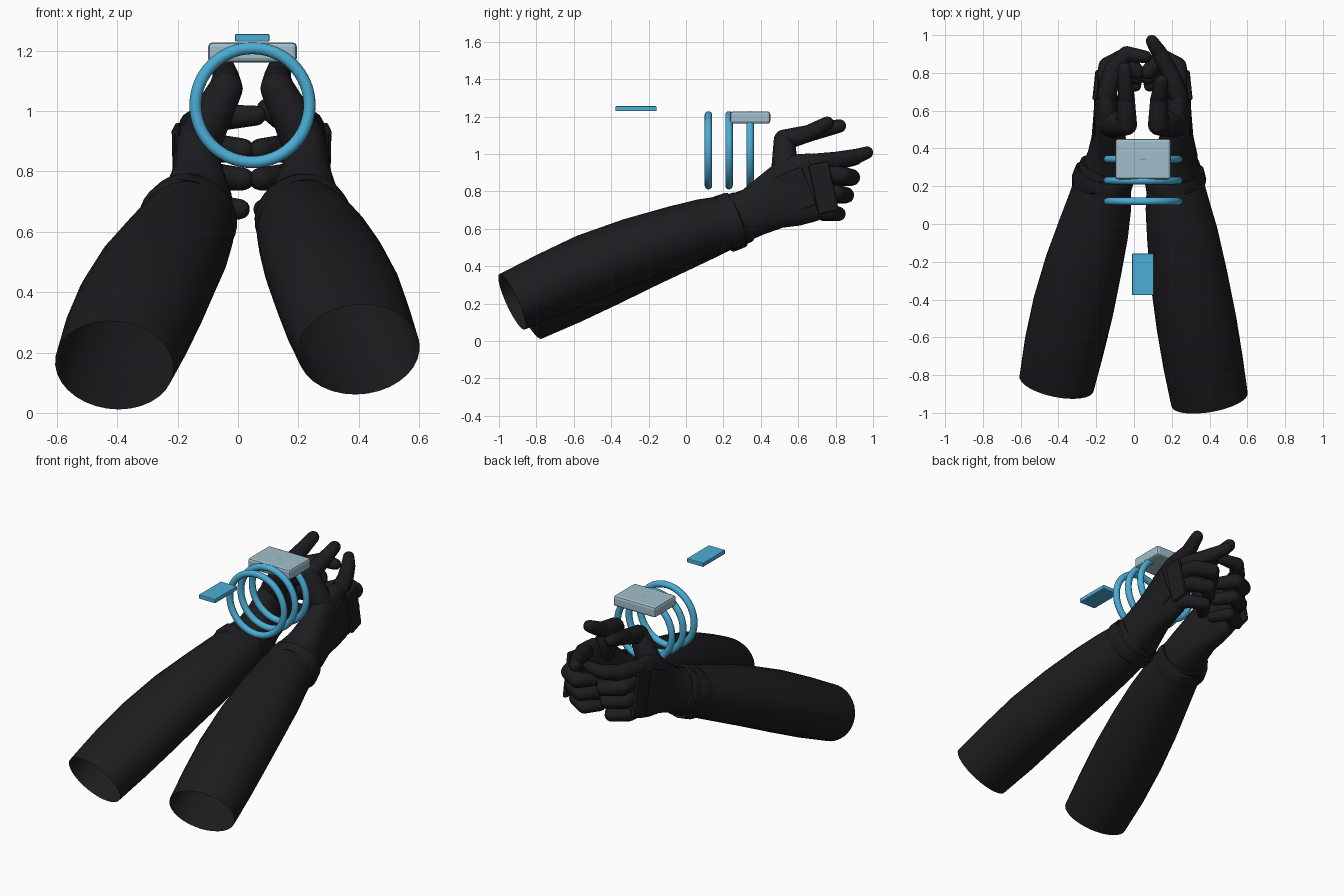
import bpy, bmesh, math
from mathutils import Vector

if "Cube" in bpy.data.objects:
    bpy.data.objects.remove(bpy.data.objects["Cube"])


def material(name, rgb):
    m = bpy.data.materials.new(name)
    m.diffuse_color = (*rgb, 1)
    m.use_nodes = True
    m.node_tree.nodes["Principled BSDF"].inputs["Base Color"].default_value = m.diffuse_color
    return m


BLACK = material("black_fabric", (0.012, 0.012, 0.014))
BLUE = material("blue", (0.07, 0.42, 0.67))
PALE = material("pale_blue", (0.36, 0.52, 0.60))


def finish(name, bm, mat, angle=40):
    bmesh.ops.recalc_face_normals(bm, faces=bm.faces[:])
    me = bpy.data.meshes.new(name)
    bm.to_mesh(me)
    bm.free()
    for p in me.polygons:
        p.use_smooth = True
    me.set_sharp_from_angle(angle=math.radians(angle))
    me.materials.append(mat)
    ob = bpy.data.objects.new(name, me)
    bpy.context.collection.objects.link(ob)
    return ob


def loft(bm, stations, n=24, cap=True, power=1.0):
    """Skin elliptical rings (point, half width, half height) along a path."""
    pts = [Vector(s[0]) for s in stations]
    rings = []
    for i, (_, rw, rh) in enumerate(stations):
        t = (pts[min(i + 1, len(pts) - 1)] - pts[max(i - 1, 0)]).normalized()
        ref = Vector((0, 0, 1)) if abs(t.z) < 0.9 else Vector((0, 1, 0))
        side = t.cross(ref).normalized()
        up = side.cross(t)
        ring = []
        for k in range(n):
            a = 2 * math.pi * k / n
            c, s = math.cos(a), math.sin(a)
            c = math.copysign(abs(c) ** power, c)
            s = math.copysign(abs(s) ** power, s)
            ring.append(bm.verts.new(pts[i] + side * c * rw + up * s * rh))
        rings.append(ring)
    for a, b in zip(rings, rings[1:]):
        for k in range(n):
            bm.faces.new((a[k], a[(k + 1) % n], b[(k + 1) % n], b[k]))
    if cap:
        bm.faces.new(rings[0][::-1])
        bm.faces.new(rings[-1])


def capsule(bm, p, q, r0, r1):
    p, q = Vector(p), Vector(q)
    t = (q - p).normalized()
    angles = [math.radians(d) for d in (80, 55, 28, 0)]
    st = [(p - t * r0 * math.sin(a), r0 * math.cos(a), r0 * math.cos(a)) for a in angles]
    st += [(q + t * r1 * math.sin(a), r1 * math.cos(a), r1 * math.cos(a)) for a in angles[::-1]]
    loft(bm, st, 16)


def digit(name, pts, radii):
    bm = bmesh.new()
    for i in range(len(pts) - 1):
        capsule(bm, pts[i], pts[i + 1], radii[i], radii[i + 1])
    finish(name, bm, BLACK)


def box(name, centre, size, mat, bevel, rot=(0, 0, 0)):
    bpy.ops.mesh.primitive_cube_add(size=1, location=centre, rotation=rot)
    ob = bpy.context.object
    ob.name = name
    ob.scale = size
    bpy.ops.object.transform_apply(location=False, rotation=False, scale=True)
    ob.data.materials.append(mat)
    b = ob.modifiers.new("bevel", "BEVEL")
    b.width, b.segments = bevel, 2
    return ob


def part(name, stations, **kw):
    bm = bmesh.new()
    loft(bm, stations, **kw)
    finish(name, bm, BLACK)


# Sleeves: open tubes running from the elbows up to the cuffs
SLEEVES = {
    "right": [((0.40, -0.93, 0.21), 0.205, 0.163), ((0.365, -0.73, 0.30), 0.212, 0.175),
              ((0.33, -0.52, 0.395), 0.213, 0.18), ((0.29, -0.28, 0.485), 0.205, 0.175),
              ((0.255, -0.05, 0.56), 0.188, 0.165), ((0.23, 0.10, 0.607), 0.17, 0.155),
              ((0.218, 0.21, 0.633), 0.152, 0.145)],
    "left": [((-0.41, -0.845, 0.158), 0.20, 0.163), ((-0.37, -0.65, 0.255), 0.212, 0.175),
             ((-0.322, -0.44, 0.36), 0.215, 0.18), ((-0.267, -0.22, 0.462), 0.205, 0.175),
             ((-0.215, -0.03, 0.54), 0.188, 0.165), ((-0.182, 0.11, 0.595), 0.17, 0.155),
             ((-0.165, 0.21, 0.633), 0.152, 0.145)],
}

for side, sleeve in SLEEVES.items():
    right = side == "right"

    def H(x, y, z):
        return (x, y, z) if right else (0.09 - x, y, z)

    part(side + "_sleeve", sleeve, n=32, cap=False)

    # Cuff band and thinner glove edge
    cx = sleeve[-1][0][0]
    dx = -0.006 if right else 0.01
    part(side + "_cuff", [((cx - dx, 0.203, 0.625), 0.152, 0.148), ((cx - dx, 0.206, 0.626), 0.162, 0.157),
                          ((cx + dx, 0.262, 0.647), 0.160, 0.155), ((cx + dx, 0.265, 0.648), 0.145, 0.14)], n=32)
    part(side + "_glove_edge", [((cx + dx, 0.27, 0.65), 0.145, 0.143),
                                ((cx + 2 * dx, 0.30, 0.662), 0.143, 0.141)], n=32)

    # Gloved wrist and palm
    part(side + "_palm", [((cx + dx, 0.25, 0.645), 0.135, 0.135), (H(0.222, 0.36, 0.69), 0.115, 0.132),
                          (H(0.225, 0.45, 0.74), 0.09, 0.15), (H(0.232, 0.54, 0.782), 0.075, 0.178),
                          (H(0.235, 0.64, 0.82), 0.065, 0.188), (H(0.238, 0.71, 0.84), 0.052, 0.17),
                          (H(0.238, 0.745, 0.85), 0.03, 0.14)], n=28, power=0.8)

    # Thumb standing up and reaching forward
    tip = (0.145, 0.755, 1.165) if right else (0.14, 0.82, 1.15)
    digit(side + "_thumb", [H(0.215, 0.53, 0.91), H(0.13, 0.525, 1.075), H(0.13, 0.655, 1.11), H(*tip)],
          [0.075, 0.056, 0.045, 0.036])

    # Index finger: extended on the right, hooked on the left
    if right:
        index = [(0.235, 0.68, 0.95), (0.19, 0.80, 0.965), (0.135, 0.905, 0.985), (0.095, 0.968, 1.008)]
    else:
        index = [H(0.235, 0.68, 0.95), H(0.20, 0.82, 0.965), H(0.13, 0.90, 0.98), H(0.03, 0.885, 0.985)]
    digit(side + "_index_finger", index, [0.052, 0.047, 0.042, 0.033])

    # Remaining fingers curled inwards, stacked vertically
    for label, z, reach, r, inner in (("middle", 0.885, 0.885, 0.047, 0.075),
                                      ("ring", 0.79, 0.855, 0.045, 0.075),
                                      ("little", 0.69, 0.815, 0.04, 0.085)):
        digit(f"{side}_{label}_finger",
              [H(0.245, 0.68, z + 0.005), H(0.23, reach - 0.05, z), H(0.14, reach, z - 0.01),
               H(inner, reach - 0.08, z - 0.015)],
              [r * 1.08, r * 1.03, r * 0.97, r * 0.85])

    # Knuckle guard on the back of the hand
    s = 1 if right else -1
    box(side + "_knuckle_guard", H(0.29, 0.735, 0.82), (0.025, 0.11, 0.27), BLACK, 0.01,
        (math.radians(12), 0, math.radians(6 * s)))
    box(side + "_hand_plate", H(0.287, 0.58, 0.80), (0.03, 0.17, 0.22), BLACK, 0.012,
        (math.radians(22), 0, 0))

# Three floating rings
for i, y in enumerate((0.12, 0.23, 0.343)):
    bpy.ops.mesh.primitive_torus_add(major_radius=0.189, minor_radius=0.02, major_segments=64, minor_segments=16,
                                     location=(0.048, y, 1.02), rotation=(math.pi / 2, 0, 0))
    ring = bpy.context.object
    ring.name = f"ring_{i + 1}"
    ring.data.materials.append(BLUE)
    bpy.ops.object.shade_smooth()

# Floating blocks above the rings
box("top_block", (0.048, 0.343, 1.195), (0.294, 0.215, 0.066), PALE, 0.014)
box("rear_plate", (0.047, -0.267, 1.243), (0.114, 0.22, 0.026), BLUE, 0.004)
